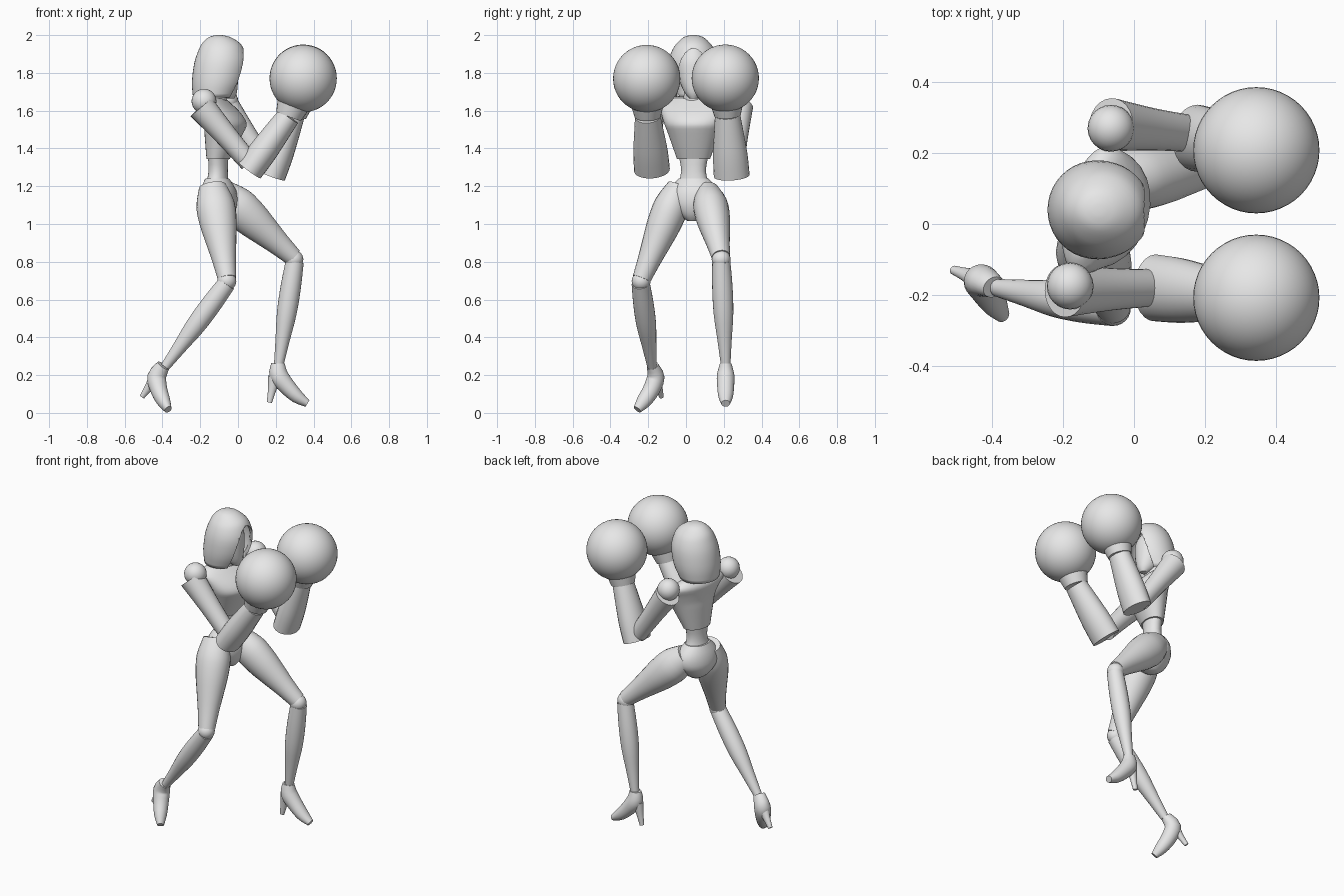
import bpy, bmesh, math
from mathutils import Vector

if "Cube" in bpy.data.objects:
    bpy.data.objects.remove(bpy.data.objects["Cube"], do_unlink=True)

grey = bpy.data.materials.new("plain grey")
grey.use_nodes = True
grey.diffuse_color = (0.8, 0.8, 0.8, 1)
grey.node_tree.nodes["Principled BSDF"].inputs["Base Color"].default_value = grey.diffuse_color

FORWARD = Vector((1, 0, 0))
UP = Vector((0, 0, 1))
TURNED = Vector((0.97, -0.25, 0)).normalized()   # the torso turns slightly


def finish(name, bm):
    """Turn a bmesh into a smooth-shaded object that keeps its sharp edges."""
    bmesh.ops.recalc_face_normals(bm, faces=bm.faces)
    mesh = bpy.data.meshes.new(name)
    bm.to_mesh(mesh)
    bm.free()
    mesh.materials.append(grey)
    part = bpy.data.objects.new(name, mesh)
    bpy.context.collection.objects.link(part)
    bpy.ops.object.select_all(action="DESELECT")
    part.select_set(True)
    bpy.context.view_layer.objects.active = part
    bpy.ops.object.shade_smooth_by_angle(angle=math.radians(40))
    return part


def smooth_path(rings, steps=3):
    """Interpolate ring centres and radii with a Catmull-Rom curve."""
    last = len(rings) - 1
    result = []
    for i in range(last):
        before, start, end, after = (rings[min(max(i + k, 0), last)] for k in (-1, 0, 1, 2))
        for k in range(steps):
            t = k / steps
            result.append(start + 0.5 * t * (end - before
                          + t * (2 * before - 5 * start + 4 * end - after
                                 + t * (3 * start - before - 3 * end + after))))
    return result + [rings[last]]


def loft(name, rings, forward=FORWARD, axis=None, sides=24, open_base=False):
    """Skin elliptical rings, each holding x, y, z, depth radius and width radius."""
    bm = bmesh.new()
    rings = smooth_path([Vector(ring) for ring in rings])
    centres = [Vector(ring[:3]) for ring in rings]
    loops = []
    for i, ring in enumerate(rings):
        ahead, behind = centres[min(i + 1, len(rings) - 1)], centres[max(i - 1, 0)]
        along = axis or (ahead - behind).normalized()
        depth = (forward - along * forward.dot(along)).normalized() * ring[3]
        width = along.cross(depth).normalized() * ring[4]
        angles = [math.tau * k / sides for k in range(sides)]
        loops.append([bm.verts.new(centres[i] + depth * math.cos(a) + width * math.sin(a))
                      for a in angles])
    for low, high in zip(loops, loops[1:]):
        for k in range(sides):
            bm.faces.new((low[k - 1], low[k], high[k], high[k - 1]))
    bm.faces.new(loops[-1])
    if not open_base:
        bm.faces.new(loops[0])
    return finish(name, bm)


def stack(name, rows, forward=TURNED, **options):
    """Level rings around the body's middle: height, x, depth radius, width radius."""
    rings = [(x, 0.04, z, depth, width) for z, x, depth, width in rows]
    return loft(name, rings, forward, axis=UP, **options)


def limb(name, points, radii, first=1.0, last=1.0):
    """Tube along points; two points make a straight limb with evenly spaced radii.
    The width grows from the first to the last multiple of the depth."""
    count = len(radii) - 1
    points = [Vector(p) for p in points]
    if len(points) == 2:
        points = [points[0].lerp(points[1], i / count) for i in range(count + 1)]
    loft(name, [(*p, r, r * (first + (last - first) * i / count))
                for i, (p, r) in enumerate(zip(points, radii))])


def ball(name, centre, radius, segments=24):
    bm = bmesh.new()
    bmesh.ops.create_uvsphere(bm, u_segments=segments, v_segments=segments // 2, radius=radius)
    bmesh.ops.translate(bm, verts=bm.verts, vec=centre)
    finish(name, bm)


def arm(side, shoulder, sleeve, elbow, cuff, wrist, glove):
    ball(side + "_shoulder", shoulder, 0.066)
    limb(side + "_upper_arm", (sleeve, elbow), (0.075, 0.06, 0.052))
    limb(side + "_forearm", (cuff, wrist), (0.074, 0.075, 0.069, 0.061), 1.28, 1.1)
    limb(side + "_glove_collar", (wrist, glove), (0.07, 0.097, 0.12))
    ball(side + "_glove", glove, 0.178, 48)


def leg(side, hip, knee, shin_top, ankle, foot, heel):
    limb(side + "_thigh", (hip, knee), (0.072, 0.102, 0.098, 0.081, 0.063, 0.049), 0.87, 1)
    ball(side + "_knee", (Vector(knee) + Vector(shin_top)) / 2, 0.05)
    limb(side + "_shin", (shin_top, ankle), (0.048, 0.054, 0.052, 0.038, 0.025))
    limb(side + "_foot", foot, (0.036, 0.05, 0.045, 0.036, 0.02), 0.85, 1.15)
    limb(side + "_heel", heel, (0.036, 0.022, 0.014), 0.8, 0.9)


# Head: hood with an arched opening, an inner face, and the neck
hood = stack("hood", [(1.67, -.125, .113, .125), (1.75, -.107, .137, .139),
                      (1.85, -.092, .14, .135), (1.92, -.088, .121, .113),
                      (1.96, -.09, .097, .085), (1.99, -.097, .055, .05),
                      (2.0, -.1, .015, .015)], FORWARD, sides=40, open_base=True)
shell = hood.modifiers.new("thickness", "SOLIDIFY")
shell.thickness = 0.016
arch = loft("hood_opening_cutter", [(x, .04, 1.73, .2, .09) for x in (-.05, .15)], UP)
arch.hide_render = True
opening = hood.modifiers.new("opening", "BOOLEAN")
opening.object = arch
bpy.context.view_layer.objects.active = hood
for modifier in ("thickness", "opening"):
    bpy.ops.object.modifier_apply(modifier=modifier)
bpy.data.objects.remove(arch, do_unlink=True)
stack("face", [(1.665, -.04, .02, .02), (1.7, -.06, .055, .05), (1.78, -.075, .075, .08),
               (1.87, -.08, .075, .08), (1.94, -.09, .045, .045)], FORWARD)
stack("neck", [(1.62, -.115, .05, .06), (1.74, -.095, .04, .045)])

# Torso
stack("chest", [(1.345, -.105, .06, .09), (1.48, -.075, .1, .138), (1.53, -.067, .11, .158),
                (1.58, -.085, .1, .174), (1.63, -.115, .078, .184), (1.665, -.125, .05, .13)])
stack("waist", [(1.38, -.105, .054, .085), (1.28, -.105, .05, .066), (1.2, -.11, .06, .09)])
stack("pelvis", [(1.24, -.11, .062, .08), (1.18, -.105, .092, .135), (1.11, -.105, .1, .138),
                 (1.05, -.1, .078, .08), (1.015, -.09, .04, .03)])

# Arms raised to guard, with ball-shaped gloves
arm("right", shoulder=(-.18, -.175, 1.65), sleeve=(-.195, -.188, 1.62),
    elbow=(.06, -.18, 1.325), cuff=(.06, -.18, 1.285), wrist=(.268, -.203, 1.57),
    glove=(.345, -.208, 1.77))
arm("left", shoulder=(-.065, .27, 1.65), sleeve=(-.065, .28, 1.62),
    elbow=(.16, .255, 1.3), cuff=(.178, .242, 1.255), wrist=(.292, .22, 1.575),
    glove=(.345, .208, 1.772))

# Legs in a wide stride, on high heels
leg("right", hip=(-.135, -.035, 1.2), knee=(-.058, -.235, .71),
    shin_top=(-.06, -.24, .685), ankle=(-.385, -.18, .245),
    foot=((-.395, -.178, .25), (-.43, -.16, .19), (-.418, -.185, .12),
          (-.393, -.225, .06), (-.37, -.258, .018)),
    heel=((-.44, -.155, .18), (-.508, -.13, .085)))
leg("left", hip=(-.085, .115, 1.17), knee=(.292, .185, .825),
    shin_top=(.3, .187, .8), ankle=(.215, .21, .25),
    foot=((.212, .21, .262), (.215, .21, .2), (.255, .21, .145),
          (.312, .21, .087), (.368, .21, .05)),
    heel=((.195, .21, .19), (.166, .21, .055)))
